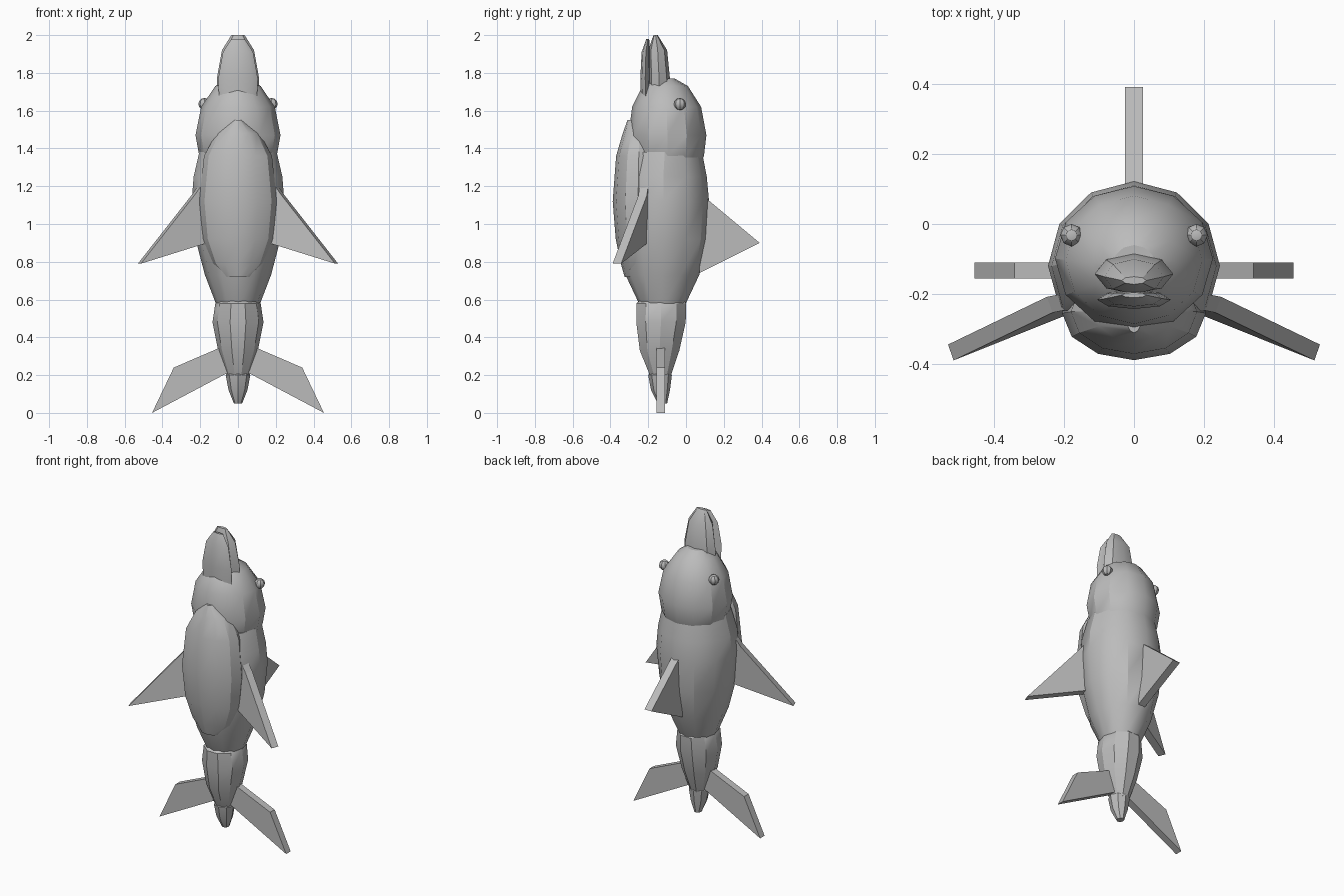
import bpy, bmesh, math
from mathutils import Vector

cube = bpy.data.objects.get("Cube")
if cube:
    bpy.data.objects.remove(cube, do_unlink=True)

grey = bpy.data.materials.new("plain grey")
grey.use_nodes = True
grey.diffuse_color = (0.5, 0.5, 0.5, 1)
grey.node_tree.nodes["Principled BSDF"].inputs["Base Color"].default_value = (0.5, 0.5, 0.5, 1)


def finish(name, bm, smooth=True):
    bmesh.ops.recalc_face_normals(bm, faces=bm.faces)
    mesh = bpy.data.meshes.new(name)
    bm.to_mesh(mesh)
    bm.free()
    mesh.materials.append(grey)
    obj = bpy.data.objects.new(name, mesh)
    bpy.context.collection.objects.link(obj)
    if smooth:
        bpy.ops.object.select_all(action='DESELECT')
        obj.select_set(True)
        bpy.context.view_layer.objects.active = obj
        bpy.ops.object.shade_smooth_by_angle(angle=math.radians(30))
    return obj


def loft(name, rings, sides=12):
    """Capped skin over elliptical rings given as (z, half width, front y, back y)."""
    bm = bmesh.new()
    loops = []
    for z, rx, y0, y1 in rings:
        cy, ry = (y0 + y1) / 2, (y1 - y0) / 2
        angles = [math.tau * i / sides for i in range(sides)]
        loops.append([bm.verts.new((rx * math.cos(a), cy + ry * math.sin(a), z)) for a in angles])
    for low, high in zip(loops, loops[1:]):
        for i in range(sides):
            j = (i + 1) % sides
            bm.faces.new((low[i], low[j], high[j], high[i]))
    bm.faces.new(loops[0])
    bm.faces.new(loops[-1])
    return finish(name, bm)


def plate(name, points, thickness):
    """Flat fin: an outline extruded by a thickness vector, centred on the outline."""
    t = Vector(thickness)
    bm = bmesh.new()
    a = [bm.verts.new(Vector(p) - t / 2) for p in points]
    b = [bm.verts.new(Vector(p) + t / 2) for p in points]
    bm.faces.new(a)
    bm.faces.new(b)
    for i in range(len(a)):
        j = (i + 1) % len(a)
        bm.faces.new((a[i], a[j], b[j], b[i]))
    return finish(name, bm, False)


# Torso, head and tail
loft("body", [(0.56, 0.11, -0.24, -0.01), (0.73, 0.175, -0.32, 0.07), (0.92, 0.225, -0.355, 0.11),
              (1.12, 0.245, -0.36, 0.122), (1.25, 0.235, -0.35, 0.11), (1.38, 0.205, -0.31, 0.085)])
loft("head", [(1.3, 0.18, -0.27, 0.07), (1.36, 0.205, -0.29, 0.095), (1.47, 0.225, -0.305, 0.108),
              (1.62, 0.195, -0.285, 0.08), (1.73, 0.12, -0.23, 0.01), (1.77, 0.06, -0.17, -0.06)])
loft("tail", [(0.19, 0.055, -0.19, -0.08), (0.33, 0.105, -0.25, -0.03), (0.48, 0.135, -0.27, 0.005),
              (0.58, 0.12, -0.27, 0.008), (0.61, 0.1, -0.23, -0.02)], 10)
loft("tail_tip", [(0.05, 0.022, -0.15, -0.1), (0.12, 0.05, -0.185, -0.085),
                  (0.2, 0.065, -0.2, -0.075), (0.23, 0.05, -0.18, -0.09)], 8)

# Raised belly panel, tapering into the body at both ends
loft("belly", [(0.72, 0.07, -0.325, -0.22), (0.79, 0.135, -0.345, -0.16), (0.92, 0.185, -0.372, -0.13),
               (1.12, 0.205, -0.388, -0.12), (1.36, 0.18, -0.37, -0.13), (1.48, 0.115, -0.335, -0.16),
               (1.55, 0.02, -0.31, -0.24)])

# Beak, parted by the mouth line
loft("upper_jaw", [(1.66, 0.11, -0.2, -0.08), (1.77, 0.112, -0.2, -0.085),
                   (1.92, 0.085, -0.2, -0.1), (2.0, 0.035, -0.172, -0.15)], 8)
loft("lower_jaw", [(1.66, 0.1, -0.24, -0.185), (1.77, 0.105, -0.242, -0.19),
                   (1.91, 0.08, -0.235, -0.19), (1.98, 0.035, -0.21, -0.195)], 8)

# Dorsal fin
plate("dorsal_fin", [(0, 0.09, 1.15), (0, 0.39, 0.9), (0, 0.07, 0.74)], (0.05, 0, 0))

# Paired parts
for side, s in (("left", 1), ("right", -1)):
    plate(side + "_flipper", [(s * 0.19, -0.22, 1.22), (s * 0.24, -0.23, 1.15),
                              (s * 0.522, -0.366, 0.79), (s * 0.17, -0.225, 0.9)],
          (s * 0.016, 0.045, 0))
    plate(side + "_fluke", [(s * 0.05, -0.133, 0.365), (s * 0.34, -0.133, 0.24),
                            (s * 0.455, -0.133, 0.0), (s * 0.04, -0.133, 0.22)], (0, 0.046, 0))
    bm = bmesh.new()
    bmesh.ops.create_uvsphere(bm, u_segments=8, v_segments=6, radius=0.032)
    bmesh.ops.translate(bm, verts=bm.verts, vec=(s * 0.178, -0.032, 1.635))
    finish(side + "_eye", bm)
